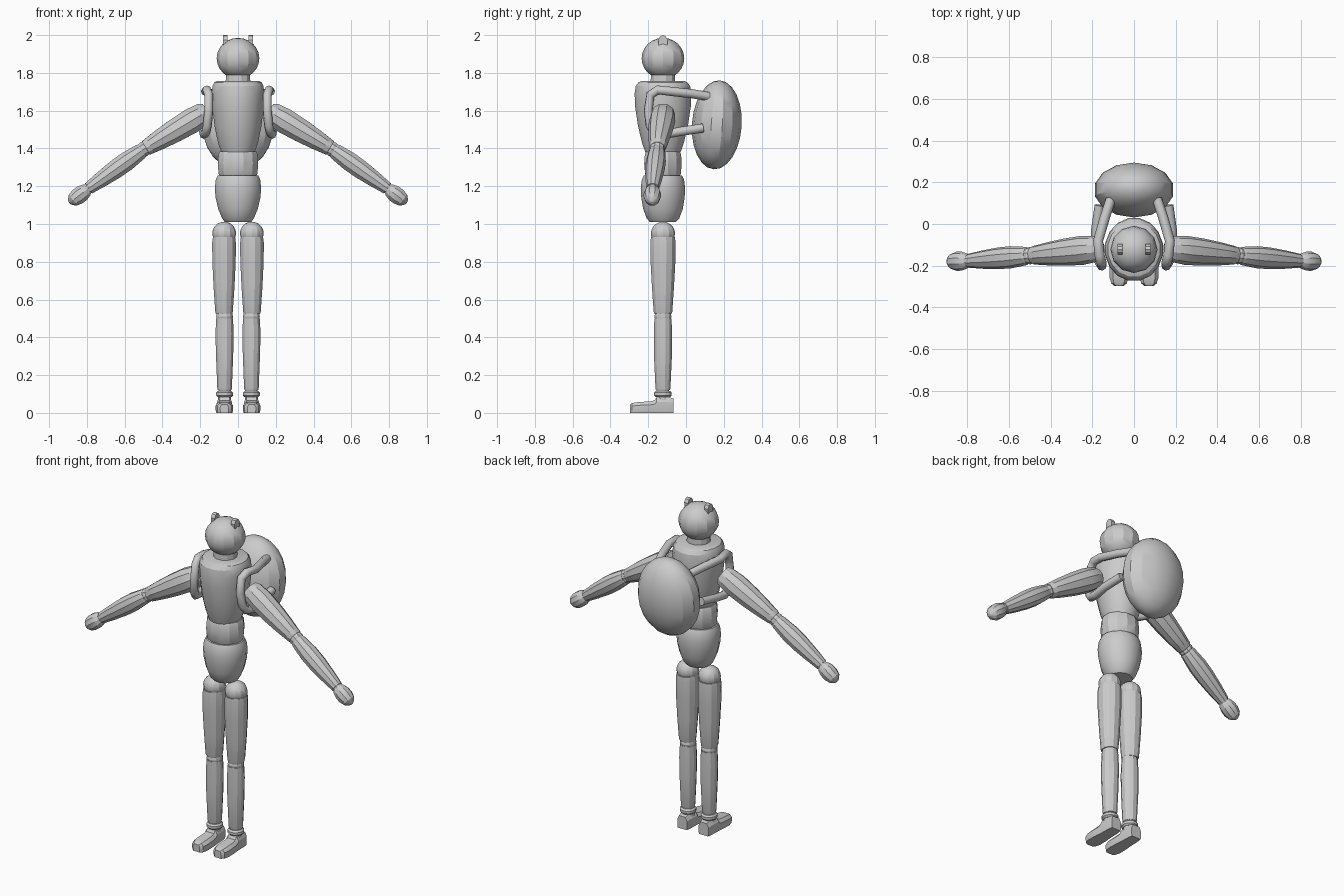
import bpy, bmesh, math
from mathutils import Vector, Matrix

if "Cube" in bpy.data.objects:
    bpy.data.objects.remove(bpy.data.objects["Cube"])

CY = -0.122  # body axis in y


def finish(name, bm, mirror=False, angle=25):
    bmesh.ops.recalc_face_normals(bm, faces=bm.faces)
    me = bpy.data.meshes.new(name)
    bm.to_mesh(me)
    bm.free()
    ob = bpy.data.objects.new(name, me)
    bpy.context.collection.objects.link(ob)
    if mirror:
        ob.modifiers.new("Mirror", 'MIRROR')
    bpy.ops.object.select_all(action='DESELECT')
    ob.select_set(True)
    bpy.context.view_layer.objects.active = ob
    bpy.ops.object.shade_smooth_by_angle(angle=math.radians(angle))
    return ob


def loft(name, rings, mirror=False, angle=25):
    """Skin equal-length point rings and cap both ends."""
    bm = bmesh.new()
    vs = [[bm.verts.new(p) for p in r] for r in rings]
    n = len(vs[0])
    for a, b in zip(vs, vs[1:]):
        for i in range(n):
            j = (i + 1) % n
            bm.faces.new((a[i], a[j], b[j], b[i]))
    bm.faces.new(vs[0])
    bm.faces.new(vs[-1])
    return finish(name, bm, mirror, angle)


def ring(c, u, v, n):
    c = Vector(c)
    return [c + u * math.cos(t) + v * math.sin(t)
            for t in (2 * math.pi * (i + 0.5) / n for i in range(n))]


def column(name, prof, x=0, n=12, mirror=False, angle=25):
    """Vertical body part from (z, rx, ry, y centre) sections."""
    loft(name, [ring((x, y, z), Vector((rx, 0, 0)), Vector((0, ry, 0)), n)
                for z, rx, ry, y in prof], mirror, angle)


def limb(name, a, b, prof, n=10):
    """Tapered limb between two points from (t, radius) sections."""
    a, b = Vector(a), Vector(b)
    d = (b - a).normalized()
    u = Vector((0, 1, 0)).cross(d).normalized()
    v = d.cross(u)
    loft(name, [ring(a.lerp(b, t), u * r, v * r, n) for t, r in prof], True)


def ball(name, c, s, rot=None, seg=12, rows=10, mirror=False):
    bm = bmesh.new()
    m = Matrix.Translation(c) @ (rot or Matrix()) @ Matrix.Diagonal((*s, 1))
    bmesh.ops.create_uvsphere(bm, u_segments=seg, v_segments=rows, radius=1, matrix=m)
    return finish(name, bm, mirror)


# Head, ear tabs and neck
ball("head", (0, CY, 1.877), (0.113, 0.113, 0.108), rows=12)
ear = [(y, z) for y, z in ((-.022, 1.94), (-.025, 1.975), (-.014, 1.994), (0, 2.0),
                           (.014, 1.994), (.025, 1.975), (.022, 1.94))]
loft("ear", [[(x, CY + y, z) for y, z in ear] for x in (0.055, 0.08)], True)
column("neck", [(1.74, .068, .068, CY), (1.79, .066, .066, CY)])

# Torso
column("chest", [(1.38, .09, .095, CY), (1.43, .108, .113, CY), (1.52, .127, .135, CY),
                 (1.62, .138, .15, CY), (1.69, .141, .153, CY), (1.73, .138, .147, CY),
                 (1.75, .127, .132, CY), (1.757, .112, .115, CY)], n=16)
column("waist", [(1.25, .098, .09, CY), (1.265, .106, .098, CY), (1.32, .111, .103, CY),
                 (1.37, .107, .099, CY), (1.385, .1, .092, CY)])
column("pelvis", [(1.01, .07, .07, CY), (1.03, .086, .088, CY), (1.08, .107, .107, CY),
                  (1.14, .121, .117, CY), (1.19, .125, .12, CY), (1.235, .12, .114, CY),
                  (1.257, .11, .103, CY)], n=16)

# Legs
ball("hip_joint", (.073, CY, .95), (.063, .064, .062), mirror=True)
column("thigh", [(.525, .045, .048, CY), (.535, .048, .051, CY), (.66, .057, .06, CY),
                 (.8, .064, .068, CY), (.9, .065, .069, CY), (.93, .061, .066, CY)],
       x=.074, mirror=True)
column("knee", [(.49, .042, .042, CY), (.51, .046, .047, CY), (.53, .042, .042, CY)],
       x=.071, mirror=True)
column("shin", [(.12, .037, .038, CY), (.13, .04, .041, CY), (.3, .047, .049, CY),
                (.42, .05, .05, CY), (.5, .046, .047, CY)], x=.071, mirror=True)
column("ankle", [(.06, .036, .036, CY), (.13, .034, .034, CY)], x=.071, mirror=True)
column("ankle_ring", [(.083, .037, .039, CY), (.092, .046, .048, CY),
                      (.107, .046, .048, CY), (.116, .037, .039, CY)], x=.071, mirror=True)


# Feet: cross-sections along y (y, half width, top z)
def foot_ring(y, w, h):
    half = [(w * .92, 0), (w, .012), (w, h * .7), (w * .65, h)]
    pts = half + [(-x, z) for x, z in reversed(half)]
    return [(.072 + x, y, z) for x, z in pts]


loft("foot", [foot_ring(*s) for s in
              ((-.297, .022, .044), (-.285, .037, .052), (-.255, .046, .057),
               (-.19, .044, .061), (-.166, .041, .066), (-.155, .04, .084),
               (-.09, .038, .084), (-.066, .033, .076))], True)

# Arms
S, E, W = Vector((.165, -.118, 1.595)), Vector((.5, -.152, 1.395)), Vector((.8, -.177, 1.182))
T = Vector((.893, -.18, 1.112))
limb("upper_arm", S, E, [(0, .05), (.05, .062), (.25, .07), (.5, .065), (.75, .055),
                         (.95, .044), (.97, .04)])
limb("elbow", E - (E - S) * .06, E + (E - S) * .06, [(0, .036), (.5, .042), (1, .036)])
limb("forearm", E, W, [(.03, .04), (.06, .044), (.3, .053), (.5, .052), (.75, .044), (.97, .034)])
limb("wrist", E.lerp(W, .93), W.lerp(T, .2), [(0, .03), (1, .03)])
limb("hand", W, T, [(-.05, .03), (.05, .038), (.3, .046), (.55, .046), (.8, .037),
                    (.94, .021), (1, .008)])

# Backpack pod, leaning slightly back
ball("backpack", (0, .163, 1.525), (.193, .132, .236), Matrix.Rotation(-.07, 4, 'X'), 14, 12)

# Shoulder straps: one swept tube round each shoulder
cu = bpy.data.curves.new("strap", 'CURVE')
cu.dimensions = '3D'
cu.bevel_depth = .024
cu.bevel_resolution = 2
cu.use_fill_caps = True
path = [(.11, .12, 1.675), (.14, .03, 1.69), (.172, -.08, 1.702), (.165, -.15, 1.71),
        (.155, -.188, 1.685), (.155, -.2, 1.6), (.162, -.19, 1.52), (.17, -.165, 1.485),
        (.18, -.11, 1.475), (.182, -.03, 1.49), (.165, .09, 1.508)]
sp = cu.splines.new('POLY')
sp.points.add(len(path) - 1)
for p, c in zip(sp.points, path):
    p.co = (*c, 1)
strap = bpy.data.objects.new("strap", cu)
bpy.context.collection.objects.link(strap)
strap.modifiers.new("Mirror", 'MIRROR')
